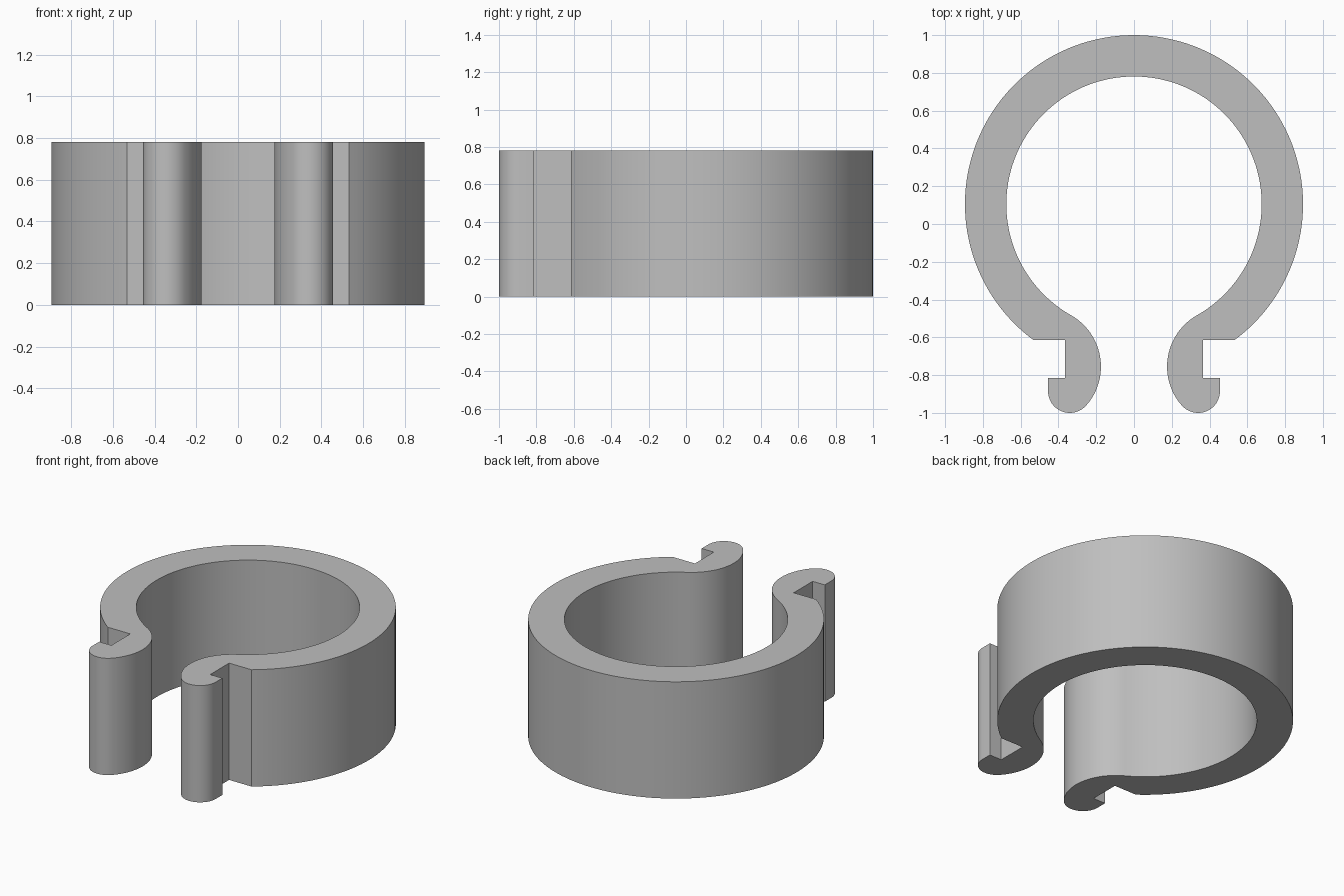
import bpy, bmesh
from math import radians, cos, sin

cube = bpy.data.objects.get("Cube")
if cube:
    bpy.data.objects.remove(cube, do_unlink=True)

HEIGHT = 0.78


def arc(cx, cy, r, start, end, steps):
    """Points along an arc, angles in degrees, both ends included."""
    angles = [radians(start + (end - start) * i / steps) for i in range(steps + 1)]
    return [(cx + r * cos(a), cy + r * sin(a)) for a in angles]


# Half outline, from the back of the outer wall round to the back of the bore
half = arc(0, 0.105, 0.895, 90, -53.6, 56)               # outer wall
half += [(0.365, -0.615), (0.365, -0.815), (0.455, -0.815)]  # hook notch
half += arc(0.34, -0.885, 0.115, 0, -138.6, 20)          # rounded hook tip
half += arc(0.4876, -0.755, 0.3126, 221.4, 119.6, 24)[1:]  # flared mouth
half += arc(0, 0.105, 0.676, -60.4, 90, 56)[1:]          # bore

# Mirror into one closed outline
outline = half + [(-x, y) for x, y in reversed(half[1:-1])]

# Extrude the outline into the clip
bm = bmesh.new()
base = bm.faces.new([bm.verts.new((x, y, 0)) for x, y in outline])
top = bmesh.ops.extrude_face_region(bm, geom=[base], use_keep_orig=True)["geom"]
bmesh.ops.translate(bm, vec=(0, 0, HEIGHT),
                    verts=[v for v in top if isinstance(v, bmesh.types.BMVert)])
bmesh.ops.recalc_face_normals(bm, faces=bm.faces[:])
mesh = bpy.data.meshes.new("ring_clip")
bm.to_mesh(mesh)
bm.free()

clip = bpy.data.objects.new("ring_clip", mesh)
bpy.context.collection.objects.link(clip)

# Plain grey material
grey = bpy.data.materials.new("light grey")
grey.use_nodes = True
color = (0.52, 0.52, 0.52, 1)
grey.diffuse_color = color
grey.node_tree.nodes["Principled BSDF"].inputs["Base Color"].default_value = color
mesh.materials.append(grey)

# Smooth curves with crisp corners
bpy.ops.object.select_all(action="DESELECT")
clip.select_set(True)
bpy.context.view_layer.objects.active = clip
bpy.ops.object.shade_smooth_by_angle(angle=radians(30))
